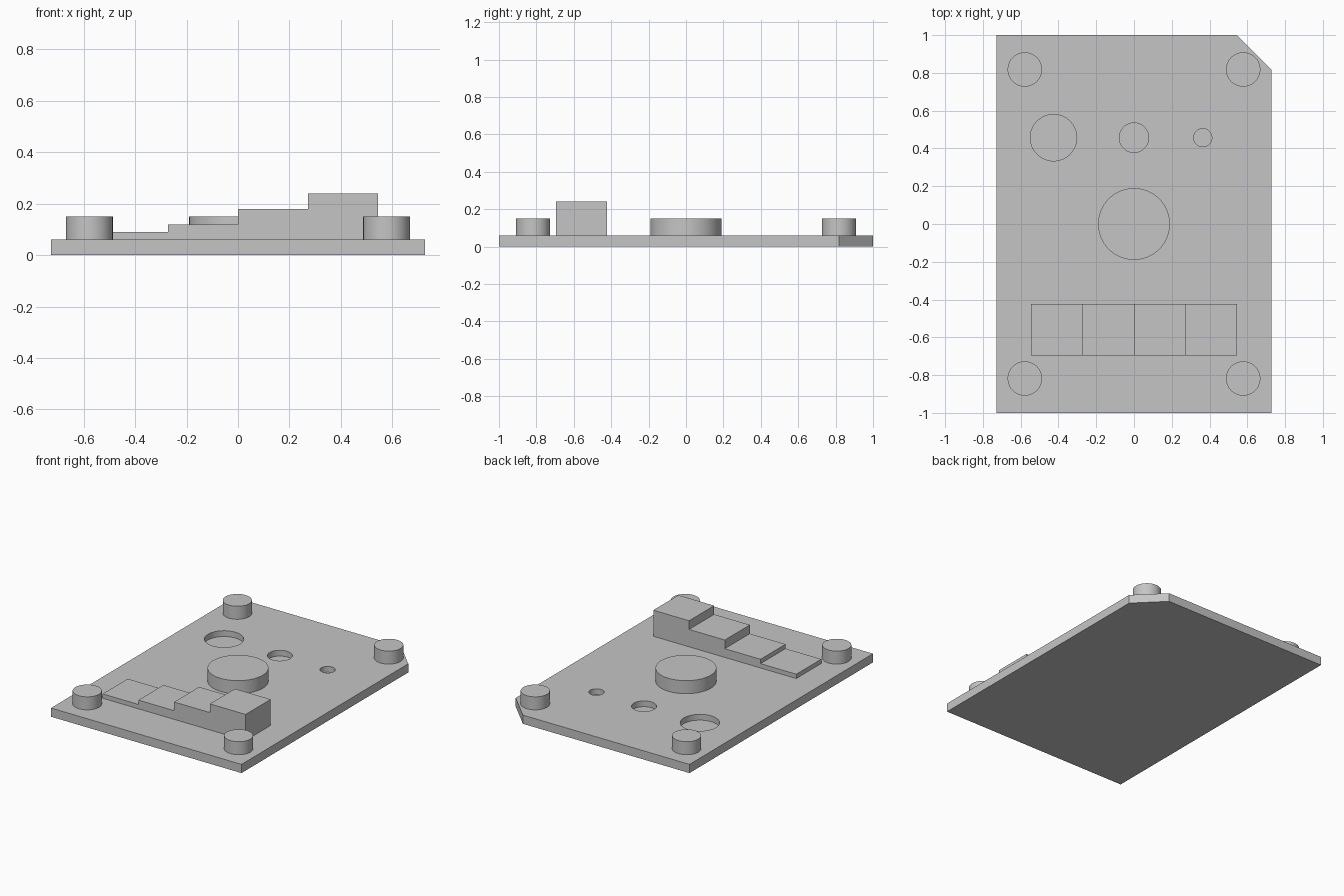
import bpy, bmesh, math
from mathutils import Matrix, Vector

if "Cube" in bpy.data.objects:
    bpy.data.objects.remove(bpy.data.objects["Cube"])

PLATE_TOP = 0.06
POST_TOP = 0.15
HOLE_DEPTH = 0.04

grey = bpy.data.materials.new("plain grey")
grey.diffuse_color = (0.56, 0.56, 0.56, 1)
grey.use_nodes = True
grey.node_tree.nodes["Principled BSDF"].inputs["Base Color"].default_value = grey.diffuse_color


def finish(name, bm):
    bmesh.ops.recalc_face_normals(bm, faces=bm.faces)
    mesh = bpy.data.meshes.new(name)
    bm.to_mesh(mesh)
    bm.free()
    mesh.materials.append(grey)
    ob = bpy.data.objects.new(name, mesh)
    bpy.context.collection.objects.link(ob)
    return ob


def prism(name, points, direction):
    """Extrude a closed outline along a direction."""
    bm = bmesh.new()
    face = bm.faces.new([bm.verts.new(p) for p in points])
    new = bmesh.ops.extrude_face_region(bm, geom=[face])["geom"]
    verts = [g for g in new if isinstance(g, bmesh.types.BMVert)]
    bmesh.ops.translate(bm, verts=verts, vec=Vector(direction))
    return finish(name, bm)


def cylinder(name, x, y, r, z0, z1):
    """Upright cylinder with a smooth wall and flat caps."""
    bm = bmesh.new()
    bmesh.ops.create_cone(bm, cap_ends=True, segments=64, radius1=r, radius2=r,
                          depth=z1 - z0,
                          matrix=Matrix.Translation((x, y, (z0 + z1) / 2)))
    for f in bm.faces:
        f.smooth = len(f.verts) == 4
    return finish(name, bm)


# Base plate with one clipped corner
W, L, C = 0.727, 1.0, 0.182
outline = [(-W, -L), (W, -L), (W, L - C), (W - C, L), (-W, L)]
plate = prism("base_plate", [(x, y, 0) for x, y in outline], (0, 0, PLATE_TOP))

# Row of blind holes
for i, (x, r) in enumerate([(-0.426, 0.123), (0.0, 0.078), (0.364, 0.048)]):
    cutter = cylinder(f"hole_cutter_{i + 1}", x, 0.457, r,
                      PLATE_TOP - HOLE_DEPTH, PLATE_TOP + 0.05)
    cutter.hide_render = True
    cutter.hide_set(True)
    cut = plate.modifiers.new(f"hole_{i + 1}", 'BOOLEAN')
    cut.operation = 'DIFFERENCE'
    cut.solver = 'EXACT'
    cut.object = cutter

# Corner posts and central boss
for sx in (-1, 1):
    for sy in (-1, 1):
        cylinder("corner_post", sx * 0.578, sy * 0.818, 0.091, PLATE_TOP, POST_TOP)
cylinder("centre_boss", 0, 0, 0.19, PLATE_TOP, POST_TOP)

# Staircase block rising towards +x
step = 0.2727
profile = [(2 * step, PLATE_TOP), (-2 * step, PLATE_TOP)]
for i, z in enumerate((0.09, 0.12, 0.18, 0.24)):
    profile += [((i - 2) * step, z), ((i - 1) * step, z)]
prism("stair_block", [(x, -0.696, z) for x, z in profile], (0, step, 0))
